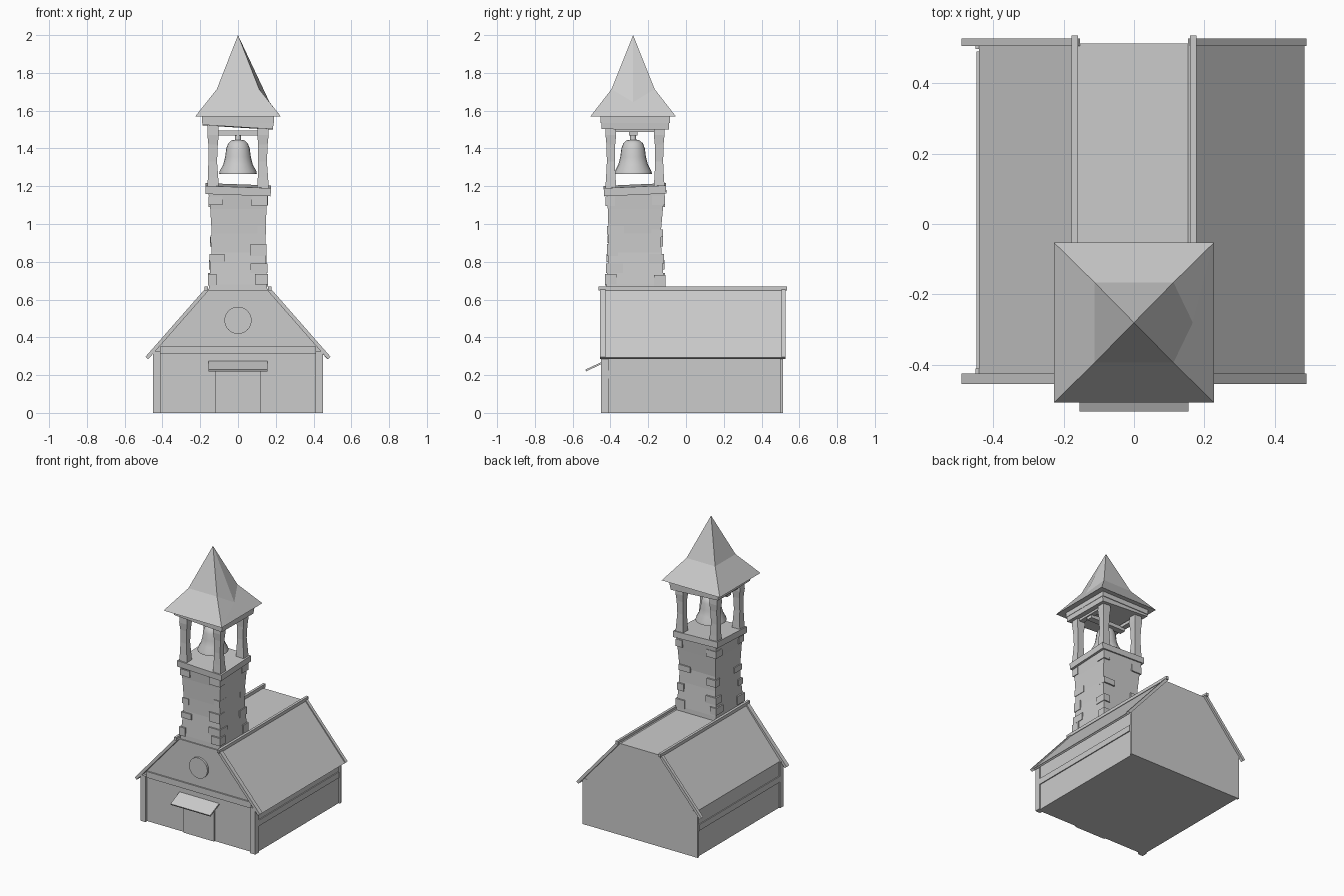
import bpy, bmesh, math
from mathutils import Matrix, Vector

if "Cube" in bpy.data.objects:
    bpy.data.objects.remove(bpy.data.objects["Cube"])

CY = -0.28  # tower centre in y


def finish(name, bm, smooth=False):
    bmesh.ops.recalc_face_normals(bm, faces=bm.faces)
    me = bpy.data.meshes.new(name)
    bm.to_mesh(me)
    bm.free()
    ob = bpy.data.objects.new(name, me)
    bpy.context.collection.objects.link(ob)
    if smooth:
        bpy.ops.object.select_all(action='DESELECT')
        ob.select_set(True)
        bpy.context.view_layer.objects.active = ob
        bpy.ops.object.shade_smooth_by_angle(angle=math.radians(40))
    return ob


def box(name, x0, x1, y0, y1, z0, z1, rx=0, ry=0):
    """Box by its limits, optionally tilted about its centre (degrees)."""
    bm = bmesh.new()
    bmesh.ops.create_cube(bm, size=1)
    bm.transform(Matrix.Diagonal((x1 - x0, y1 - y0, z1 - z0, 1)))
    ob = finish(name, bm)
    ob.location = ((x0 + x1) / 2, (y0 + y1) / 2, (z0 + z1) / 2)
    ob.rotation_euler = (math.radians(rx), math.radians(ry), 0)
    return ob


def prism(name, pts, y0, y1):
    """Extrude an xz outline along y."""
    bm = bmesh.new()
    a = [bm.verts.new((x, y0, z)) for x, z in pts]
    b = [bm.verts.new((x, y1, z)) for x, z in pts]
    n = len(pts)
    bm.faces.new(a)
    bm.faces.new(b)
    for i in range(n):
        bm.faces.new((a[i], a[(i + 1) % n], b[(i + 1) % n], b[i]))
    return finish(name, bm)


def square_loft(name, rings):
    """Stack of rectangles (cx, cy, half_x, half_y, z) joined by quads."""
    bm = bmesh.new()
    loops = [[bm.verts.new((cx + sx * hx, cy + sy * hy, z))
              for sx, sy in ((-1, -1), (1, -1), (1, 1), (-1, 1))]
             for cx, cy, hx, hy, z in rings]
    for p, q in zip(loops, loops[1:]):
        for i in range(4):
            j = (i + 1) % 4
            bm.faces.new((p[i], p[j], q[j], q[i]))
    bm.faces.new(loops[0])
    bm.faces.new(loops[-1])
    return finish(name, bm)


# Chapel body with its flat-topped gable
prism("chapel_body", [(-.44, 0), (.44, 0), (.44, .325), (.17, .648), (-.17, .648), (-.44, .325)], -.43, .512)

# Roof covering on the right slope
prism("roof_slab", [(.165, .657), (.484, .292), (.472, .285), (.153, .648)], -.43, .51)

# Bargeboards, ridge trims, corner posts and side rails, mirrored
for s, side in ((-1, "left"), (1, "right")):
    board = [(s * .168, .664), (s * .490, .297), (s * .475, .284), (s * .153, .651)]
    prism("bargeboard_front_" + side, board, -.455, -.425)
    prism("bargeboard_back_" + side, board, .505, .527)
    c = s * .168
    box("ridge_trim_" + side, c - .009, c + .009, -.463, .536, .648, .67)
    xs = sorted((s * .41, s * .45))
    box("front_post_" + side, *xs, -.45, -.41, 0, .325)
    box("back_post_" + side, *xs, .497, .513, 0, .325)
    xs = sorted((s * .42, s * .447))
    box("side_rail_" + side, *xs, -.41, .49, .183, .225)

# Front details
box("front_beam", -.41, .41, -.44, -.42, .312, .355)
box("door", -.12, .12, -.44, -.42, 0, .23)
box("door_canopy", -.155, .155, -.536, -.425, .243, .253, rx=25)
bm = bmesh.new()
bmesh.ops.create_cone(bm, segments=24, cap_ends=True, radius1=.072, radius2=.072, depth=.03,
                      matrix=Matrix.Translation((0, -.43, .49)) @ Matrix.Rotation(math.pi / 2, 4, 'X'))
finish("round_window", bm)

# Waisted tower shaft
square_loft("tower_shaft", [
    (0, -.268, .157, .155, .6), (0, -.268, .154, .153, .68), (.002, -.27, .143, .14, .85),
    (.003, -.272, .142, .138, .95), (.002, -.268, .149, .146, 1.08), (0, -.267, .158, .155, 1.18)])

# Corner stones: side x, side y, bottom, top, length x, length y, corner half-size
STONES = [
    (-1, -1, .675, .735, .045, .08, .160), (-1, -1, .80, .84, .08, .05, .152),
    (-1, -1, .90, .94, .05, .08, .146), (-1, -1, 1.10, 1.145, .075, .06, .157),
    (1, -1, .68, .735, .07, .06, .160), (1, -1, .74, .79, .09, .09, .155),
    (1, -1, .83, .895, .085, .06, .150), (1, -1, .945, .99, .045, .09, .148),
    (1, -1, 1.095, 1.145, .085, .05, .157),
    (1, 1, .67, .73, .07, .06, .160), (1, 1, .79, .84, .05, .08, .152),
    (1, 1, .93, .97, .09, .06, .146), (1, 1, 1.10, 1.15, .05, .07, .158),
    (-1, 1, .69, .74, .05, .08, .159), (-1, 1, .76, .81, .08, .06, .154),
    (-1, 1, .88, .93, .07, .05, .147), (-1, 1, 1.09, 1.14, .08, .07, .157)]
for i, (sx, sy, z0, z1, lx, ly, h) in enumerate(STONES):
    xs = sorted((sx * h, sx * (h - lx)))
    ys = sorted((-.269 + sy * h, -.269 + sy * (h - ly)))
    box("corner_stone_%02d" % (i + 1), *xs, *ys, z0, z1)

# Tilted belfry floor
box("belfry_floor", -.172, .174, -.435, -.105, 1.16, 1.203, rx=2.5, ry=2)

# Four waisted belfry posts
for sx in (-1, 1):
    for sy in (-1, 1):
        x, y = sx * .132, CY + .01 + sy * .128
        square_loft("belfry_post_%s_%s" % ("left" if sx < 0 else "right", "front" if sy < 0 else "back"), [
            (x, y, .031, .029, 1.19), (x, y, .027, .025, 1.25), (x - .002, y, .023, .021, 1.33),
            (x, y, .025, .023, 1.42), (x, y, .030, .028, 1.47), (x, y, .028, .026, 1.54)])

# Bell beams
box("bell_beam", -.14, .14, CY - .022, CY + .022, 1.468, 1.494)
for s in (-1, 1):
    box("side_beam_" + ("left" if s < 0 else "right"),
        s * .13 - .018, s * .13 + .018, -.40, -.14, 1.488, 1.51)

# Bell: lathed profile with hollow mouth
PROFILE = [(0, 1.40), (.045, 1.39), (.06, 1.32), (.09, 1.268), (.1, 1.265), (.097, 1.28), (.078, 1.315),
           (.068, 1.355), (.062, 1.40), (.052, 1.427), (.035, 1.442), (.017, 1.446), (.015, 1.47), (0, 1.47)]
bm = bmesh.new()
vs = [bm.verts.new((r, CY, z)) for r, z in PROFILE]
es = [bm.edges.new(p) for p in zip(vs, vs[1:])]
bmesh.ops.spin(bm, geom=vs + es, cent=(0, CY, 0), axis=(0, 0, 1), angle=2 * math.pi, steps=20)
bmesh.ops.remove_doubles(bm, verts=bm.verts, dist=1e-4)
finish("bell", bm, smooth=True)

# Tilted frame under the spire
box("spire_frame_lower", -.187, .187, CY - .168, CY + .19, 1.512, 1.548, rx=-.5, ry=3.5)
box("spire_frame_upper", -.19, .19, CY - .172, CY + .195, 1.535, 1.571)

# Flared spire; the right side bulges at its middle
bm = bmesh.new()
sq = ((-1, -1), (1, -1), (1, 1), (-1, 1))
base = [bm.verts.new((x * .2275, CY + y * .2275, 1.568)) for x, y in sq]
knee = [bm.verts.new((x * .112, CY + y * .114, 1.714)) for x, y in sq]
apex = bm.verts.new((0, CY, 2))
mid = bm.verts.new((.167, CY, 1.645))
bm.faces.new(base)
for i in range(4):
    j = (i + 1) % 4
    if i == 1:
        for f in ((base[i], base[j], mid), (base[i], mid, knee[i]), (base[j], knee[j], mid),
                  (apex, knee[i], mid), (apex, mid, knee[j])):
            bm.faces.new(f)
    else:
        bm.faces.new((base[i], base[j], knee[j], knee[i]))
        bm.faces.new((knee[i], knee[j], apex))
finish("spire_roof", bm)
